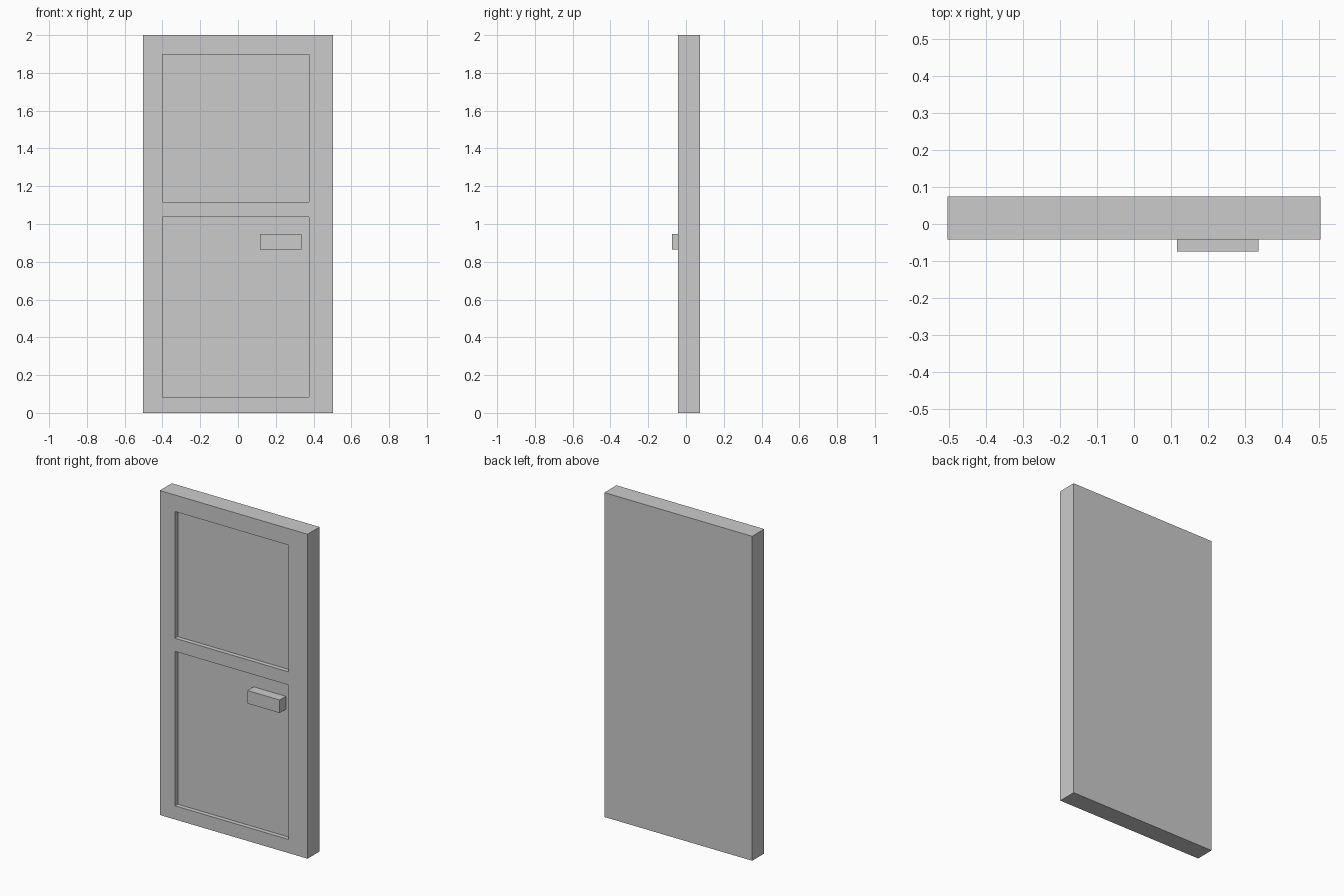
import bpy

if "Cube" in bpy.data.objects:
    bpy.data.objects.remove(bpy.data.objects["Cube"])


def box(name, x, y, z):
    """Axis-aligned box from (min, max) ranges."""
    r = (x, y, z)
    bpy.ops.mesh.primitive_cube_add(size=1, location=[(a + b) / 2 for a, b in r])
    ob = bpy.context.object
    ob.name = name
    ob.scale = [b - a for a, b in r]
    bpy.ops.object.transform_apply(location=False, rotation=False, scale=True)
    return ob


FRONT, BACK, FLOOR = -0.042, 0.075, -0.015

# Door slab
door = box("door_slab", (-0.504, 0.504), (FRONT, BACK), (0, 2))

# Two recessed panels cut into the front face only
for name, z in (("upper_panel_cutter", (1.117, 1.898)),
                ("lower_panel_cutter", (0.084, 1.036))):
    cutter = box(name, (-0.40, 0.375), (-0.2, FLOOR), z)
    mod = door.modifiers.new(name, 'BOOLEAN')
    mod.operation = 'DIFFERENCE'
    mod.solver = 'EXACT'
    mod.object = cutter
    bpy.context.view_layer.objects.active = door
    bpy.ops.object.modifier_apply(modifier=mod.name)
    bpy.data.objects.remove(cutter, do_unlink=True)

# Block handle standing on the lower panel
box("handle", (0.117, 0.337), (-0.075, FLOOR), (0.866, 0.946))
